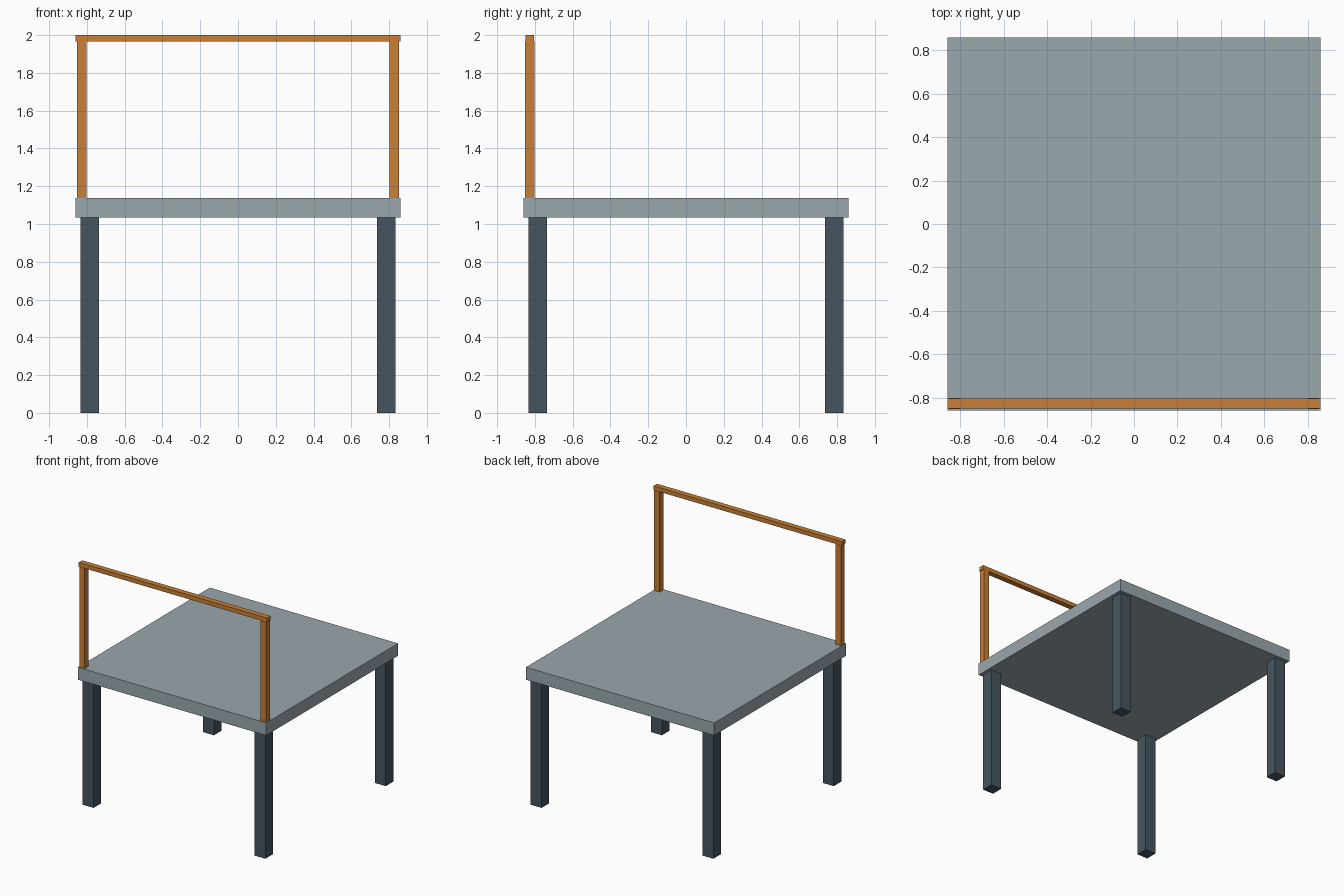
import bpy

cube = bpy.data.objects.get("Cube")
if cube:
    bpy.data.objects.remove(cube, do_unlink=True)


def linear(c):
    c /= 255
    return c / 12.92 if c <= 0.04045 else ((c + 0.055) / 1.055) ** 2.4


def material(name, *rgb):
    colour = (*[linear(c) for c in rgb], 1)
    mat = bpy.data.materials.new(name)
    mat.use_nodes = True
    mat.diffuse_color = colour
    bsdf = next(n for n in mat.node_tree.nodes if n.type == "BSDF_PRINCIPLED")
    bsdf.inputs["Base Color"].default_value = colour
    return mat


def box(name, low, high, mat):
    """Flat-faced block between two opposite corners."""
    centre = [(a + b) / 2 for a, b in zip(low, high)]
    bpy.ops.mesh.primitive_cube_add(size=1, location=centre)
    obj = bpy.context.object
    obj.name = name
    obj.scale = [b - a for a, b in zip(low, high)]
    bpy.ops.object.transform_apply(location=False, rotation=False, scale=True)
    obj.data.materials.append(mat)
    return obj


grey = material("pale grey", 155, 168, 173)
slate = material("dark slate", 70, 85, 95)
orange = material("orange wood", 202, 128, 54)

HALF = 0.86
SEAT_LOW, SEAT_HIGH = 1.035, 1.138
RAIL_LOW = 1.965

# Seat slab
box("seat", (-HALF, -HALF, SEAT_LOW), (HALF, HALF, SEAT_HIGH), grey)

# Four square legs, set in slightly from the seat edge
LEG, LEG_HALF = 0.785, 0.05
for side, sx in (("right", -1), ("left", 1)):
    for end, sy in (("front", -1), ("back", 1)):
        x, y = sx * LEG, sy * LEG
        box(f"{end}_{side}_leg", (x - LEG_HALF, y - LEG_HALF, 0),
            (x + LEG_HALF, y + LEG_HALF, SEAT_LOW), slate)

# Upright posts along the front edge
POST, POST_HALF = 0.828, 0.025
for side, sx in (("right", -1), ("left", 1)):
    x = sx * POST
    box(f"{side}_post", (x - POST_HALF, -POST - POST_HALF, SEAT_HIGH),
        (x + POST_HALF, -POST + POST_HALF, RAIL_LOW), orange)

# Top rail across the posts
box("top_rail", (-HALF, -0.85, RAIL_LOW), (HALF, -0.805, 2), orange)
